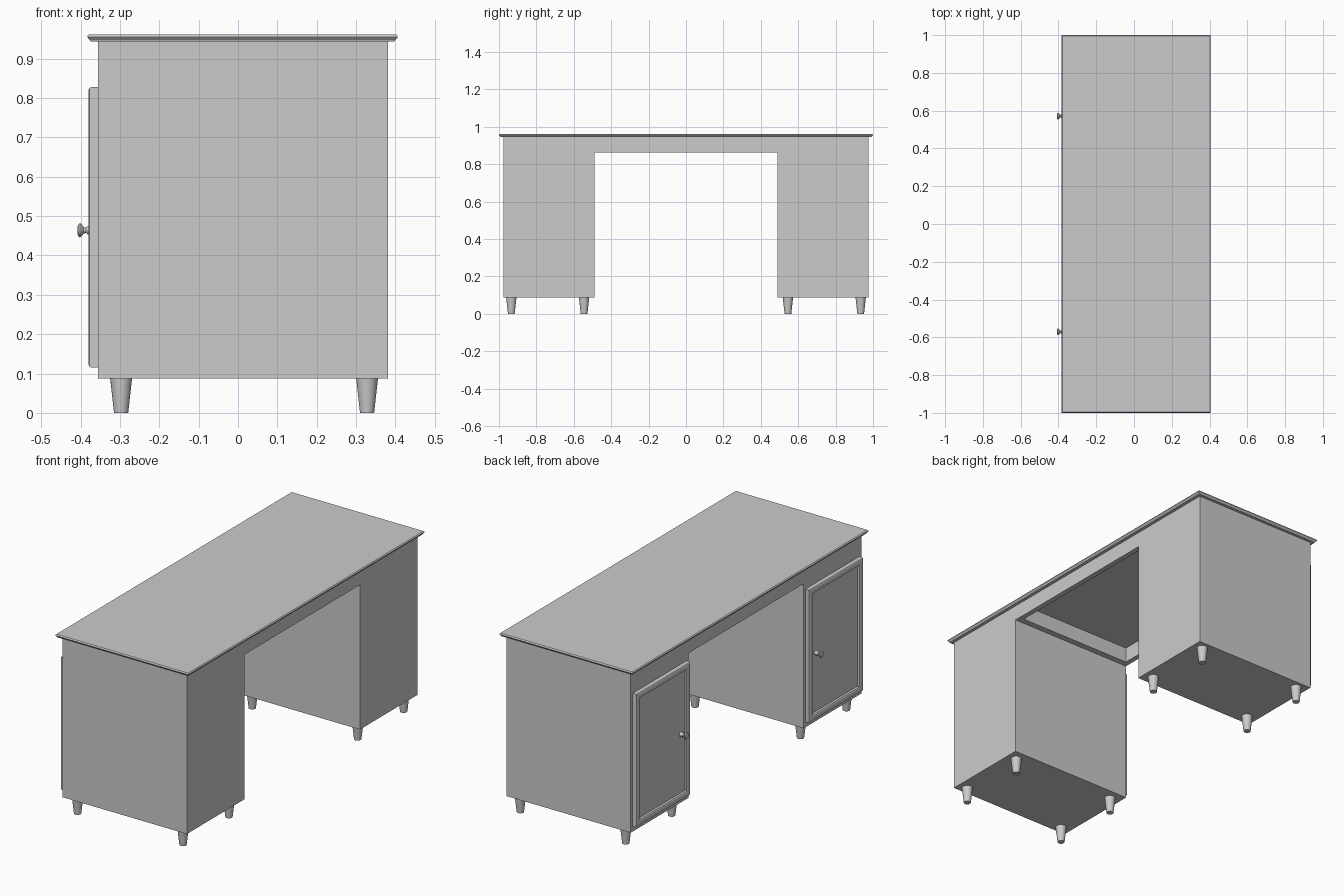
import bpy, bmesh, math
from mathutils import Matrix

if "Cube" in bpy.data.objects:
    bpy.data.objects.remove(bpy.data.objects["Cube"])


def finish(bm, name, smooth=False):
    bmesh.ops.recalc_face_normals(bm, faces=bm.faces)
    me = bpy.data.meshes.new(name)
    bm.to_mesh(me)
    bm.free()
    ob = bpy.data.objects.new(name, me)
    bpy.context.collection.objects.link(ob)
    if smooth:
        bpy.ops.object.select_all(action='DESELECT')
        ob.select_set(True)
        bpy.context.view_layer.objects.active = ob
        bpy.ops.object.shade_smooth_by_angle(angle=math.radians(35))
    return ob


def loft(name, rings, place):
    """Join closed loops of points and cap both ends."""
    bm = bmesh.new()
    loops = [[bm.verts.new(place(*p)) for p in ring] for ring in rings]
    for a, b in zip(loops, loops[1:]):
        n = len(a)
        for i in range(n):
            bm.faces.new((a[i], a[(i + 1) % n], b[(i + 1) % n], b[i]))
    bm.faces.new(loops[0])
    bm.faces.new(loops[-1])
    return bm


def rect_rings(u0, u1, v0, v1, profile):
    """Rectangles at each height, shrunk by each inset."""
    return [[(u0 + i, v0 + i, h), (u1 - i, v0 + i, h),
             (u1 - i, v1 - i, h), (u0 + i, v1 - i, h)] for h, i in profile]


def round_rings(profile, sides):
    return [[(r * math.cos(2 * math.pi * k / sides), r * math.sin(2 * math.pi * k / sides), h)
             for k in range(sides)] for h, r in profile]


# Tabletop with moulded edge
top_profile = [(0.944, 0.008), (0.947, 0.007), (0.951, 0.003), (0.955, 0.0),
               (0.959, 0.001), (0.962, 0.004)]
finish(loft("tabletop", rect_rings(-0.383, 0.406, -1, 1, top_profile),
            lambda u, v, h: (u, v, h)), "tabletop")

# Body: two cabinets joined by the apron, hollowed below the top
outline = [(-0.977, 0.087), (-0.488, 0.087), (-0.488, 0.862), (0.488, 0.862),
           (0.488, 0.087), (0.977, 0.087), (0.977, 0.945), (-0.977, 0.945)]
body = finish(loft("body", [[(y, z, x) for y, z in outline] for x in (-0.356, 0.381)],
                   lambda y, z, x: (x, y, z)), "body")

cutter = finish(loft("knee_hollow_cutter",
                     rect_rings(-0.328, 0.353, -0.455, 0.455, [(0.8, 0), (0.97, 0)]),
                     lambda u, v, h: (u, v, h)), "knee_hollow_cutter")
cutter.hide_render = True
cutter.hide_viewport = True
cutter.display_type = 'WIRE'
mod = body.modifiers.new("hollow", 'BOOLEAN')
mod.operation = 'DIFFERENCE'
mod.solver = 'EXACT'
mod.object = cutter

# Profiles measured outward from the cabinet face
door_profile = [(0.0, 0.0), (0.016, 0.0), (0.021, 0.002), (0.024, 0.008), (0.024, 0.026),
                (0.021, 0.031), (0.012, 0.034)]
knob_profile = [(0.010, 0.012), (0.025, 0.011), (0.030, 0.007), (0.036, 0.008), (0.042, 0.016),
                (0.046, 0.018), (0.050, 0.015), (0.052, 0.008)]
leg_profile = [(0.0, 0.018), (0.09, 0.028)]

for side, label in ((-1, "front"), (1, "back")):
    # Framed door
    y0, y1 = sorted((side * 0.502, side * 0.96))
    finish(loft("door", rect_rings(y0, y1, 0.115, 0.828, door_profile),
                lambda u, v, h: (-0.356 - h, u, v)), label + "_door")
    # Turned knob near the inner edge of the door
    finish(loft("knob", round_rings(knob_profile, 24),
                lambda u, v, h: (-0.356 - h, side * 0.571 + u, 0.464 + v)),
           label + "_knob", True)
    # Tapered legs
    for x, xl in ((-0.297, "left"), (0.328, "right")):
        for y, yl in ((0.545, "inner"), (0.934, "outer")):
            finish(loft("leg", round_rings(leg_profile, 24),
                        lambda u, v, h: (x + u, side * y + v, h)),
                   f"{label}_{xl}_{yl}_leg", True)
